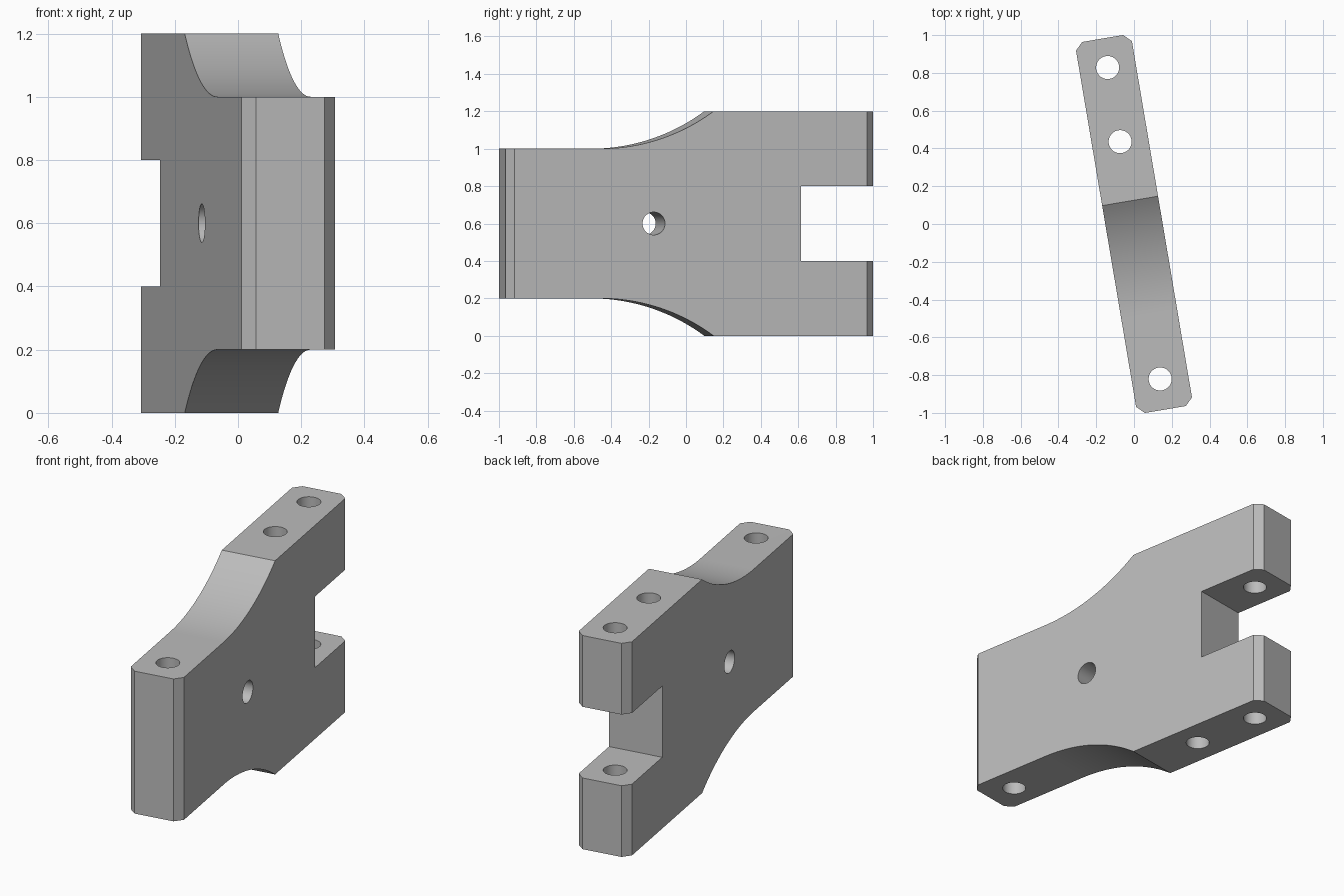
import bpy, bmesh, math
from mathutils import Matrix

if "Cube" in bpy.data.objects:
    bpy.data.objects.remove(bpy.data.objects["Cube"])

HALF_LEN, HALF_THICK, CHAMFER = 0.996, 0.15, 0.04
MID, WIDE, NARROW = 0.6, 0.6, 0.4       # mid height, half heights of the two ends
ARC_START, ARC_END = -0.49, 0.124
SLOT_FLOOR, SLOT_HALF = 0.597, 0.2
HOLE_RADIUS = 0.061
TURN = Matrix.Rotation(math.radians(9.57), 4, "Z")

grey = bpy.data.materials.new("plain grey")
grey.use_nodes = True
colour = (0.5, 0.5, 0.5, 1)
grey.diffuse_color = colour
grey.node_tree.nodes["Principled BSDF"].inputs["Base Color"].default_value = colour


def add_object(name, bm):
    mesh = bpy.data.meshes.new(name)
    bm.to_mesh(mesh)
    bm.free()
    mesh.materials.append(grey)
    obj = bpy.data.objects.new(name, mesh)
    bpy.context.collection.objects.link(obj)
    return obj


# Upper half of the side profile: narrow end, concave arc, wide end, slot
run, rise = ARC_END - ARC_START, WIDE - NARROW
radius = (run ** 2 + rise ** 2) / (2 * rise)
sweep = math.asin(run / radius)
steps = 24
upper = [(-HALF_LEN, NARROW)]
for i in range(steps + 1):
    a = sweep * i / steps
    upper.append((ARC_START + radius * math.sin(a),
                  NARROW + radius * (1 - math.cos(a))))
upper += [(HALF_LEN, WIDE), (HALF_LEN, SLOT_HALF), (SLOT_FLOOR, SLOT_HALF)]
outline = upper + [(u, -h) for u, h in reversed(upper)]

# Plate: extrude the profile through its thickness
bm = bmesh.new()
face = bm.faces.new([bm.verts.new((-HALF_THICK, u, MID + h)) for u, h in outline])
moved = bmesh.ops.extrude_face_region(bm, geom=[face])["geom"]
bmesh.ops.translate(bm, vec=(2 * HALF_THICK, 0, 0),
                    verts=[g for g in moved if isinstance(g, bmesh.types.BMVert)])
bmesh.ops.recalc_face_normals(bm, faces=bm.faces)

# Chamfer the upright corners at both ends
corners = [e for e in bm.edges
           if all(abs(abs(v.co.y) - HALF_LEN) < 1e-4 for v in e.verts)
           and abs(e.verts[0].co.x - e.verts[1].co.x) < 1e-4]
bmesh.ops.bevel(bm, geom=corners, offset=CHAMFER, offset_type="OFFSET",
                segments=1, affect="EDGES")
plate = add_object("bracket_plate", bm)


# Through holes: three upright, one across the plate
def drill(u, across):
    cutter_mesh = bmesh.new()
    place = Matrix.Translation((0, u, MID))
    if across:
        place = place @ Matrix.Rotation(math.pi / 2, 4, "Y")
    bmesh.ops.create_cone(cutter_mesh, cap_ends=True, segments=48, radius1=HOLE_RADIUS,
                          radius2=HOLE_RADIUS, depth=2, matrix=place)
    cutter = add_object("hole_cutter", cutter_mesh)
    cutter.hide_render = True
    mod = plate.modifiers.new("hole", "BOOLEAN")
    mod.operation, mod.solver, mod.object = "DIFFERENCE", "EXACT", cutter
    bpy.ops.object.modifier_apply(modifier=mod.name)
    bpy.data.objects.remove(cutter)


bpy.ops.object.select_all(action="DESELECT")
bpy.context.view_layer.objects.active = plate
plate.select_set(True)
for u, across in ((-0.832, False), (0.442, False), (0.84, False), (-0.2, True)):
    drill(u, across)

# Turn the plate about the vertical and smooth only the curved walls
plate.data.transform(TURN)
bpy.ops.object.shade_smooth_by_angle(angle=math.radians(20))
